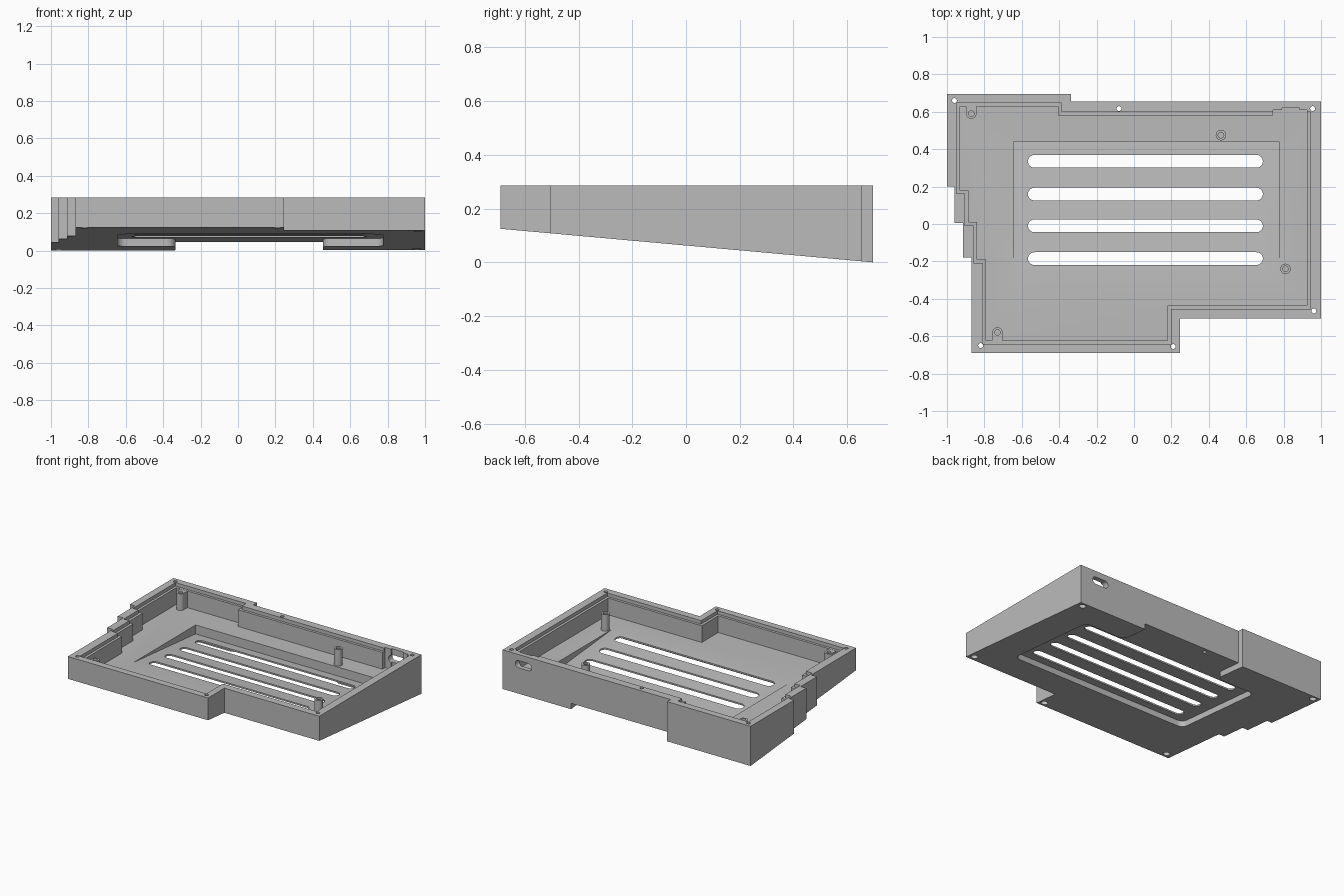
import bpy, bmesh
from math import pi, cos, sin, atan2, radians
from mathutils import Vector, Matrix

if "Cube" in bpy.data.objects:
    bpy.data.objects.remove(bpy.data.objects["Cube"])

grey = bpy.data.materials.new("plain grey")
grey.use_nodes = True
grey.diffuse_color = (0.5, 0.5, 0.5, 1)
grey.node_tree.nodes["Principled BSDF"].inputs["Base Color"].default_value = (0.5, 0.5, 0.5, 1)

TOP, LEDGE, FLOOR = 0.285, 0.26, 0.14


def underside(offset=0.0):
    """Height of the tilted underside, raised by an offset."""
    return lambda y: 0.0625 - 0.09 * y + offset


def prism(name, points, low, high):
    """Upright prism; low and high are heights or functions of y."""
    level = lambda h, y: h(y) if callable(h) else h
    bm = bmesh.new()
    base = [bm.verts.new((x, y, level(low, y))) for x, y in points]
    cap = [bm.verts.new((x, y, level(high, y))) for x, y in points]
    bm.faces.new(base)
    bm.faces.new(cap)
    for i in range(len(base)):
        j = (i + 1) % len(base)
        bm.faces.new((base[i], base[j], cap[j], cap[i]))
    bmesh.ops.recalc_face_normals(bm, faces=bm.faces)
    mesh = bpy.data.meshes.new(name)
    bm.to_mesh(mesh)
    bm.free()
    mesh.materials.append(grey)
    obj = bpy.data.objects.new(name, mesh)
    bpy.context.collection.objects.link(obj)
    return obj


def rect(x0, x1, y0, y1):
    return [(x0, y0), (x1, y0), (x1, y1), (x0, y1)]


def stadium(a, b, r, steps=12):
    """Rounded slot outline from a to b; a circle when they coincide."""
    turn = atan2(b[1] - a[1], b[0] - a[0])
    pts = []
    for centre, start in ((b, turn - pi / 2), (a, turn + pi / 2)):
        last = steps if a == b else steps + 1
        for k in range(last):
            t = start + pi * k / steps
            pts.append((centre[0] + r * cos(t), centre[1] + r * sin(t)))
    return pts


def grow(points, d):
    """Offset a clockwise right-angled outline outwards."""
    pts, out = [Vector(p) for p in points], []
    for i, p in enumerate(pts):
        e0 = (p - pts[i - 1]).normalized()
        e1 = (pts[(i + 1) % len(pts)] - p).normalized()
        out.append(p + d * Vector((-e0.y - e1.y, e0.x + e1.x)))
    return out


def rounded(points, r, steps=6):
    """Round every right-angled corner of an outline."""
    pts, out = [Vector(p) for p in points], []
    for i, p in enumerate(pts):
        a = (pts[i - 1] - p).normalized() * r
        b = (pts[(i + 1) % len(pts)] - p).normalized() * r
        for k in range(steps + 1):
            t = pi / 2 * k / steps
            out.append(p + a * (1 - sin(t)) + b * (1 - cos(t)))
    return out


def carve(obj, cutters):
    """Subtract the cutters one after another and discard them."""
    for c in cutters:
        c.hide_render = True
        mod = obj.modifiers.new("cut", 'BOOLEAN')
        mod.operation, mod.solver, mod.object = 'DIFFERENCE', 'EXACT', c
    graph = bpy.context.evaluated_depsgraph_get()
    mesh = bpy.data.meshes.new_from_object(obj.evaluated_get(graph))
    obj.modifiers.clear()
    obj.data = mesh
    for c in cutters:
        bpy.data.objects.remove(c)


def smooth(obj):
    bpy.ops.object.select_all(action='DESELECT')
    obj.select_set(True)
    bpy.context.view_layer.objects.active = obj
    bpy.ops.object.shade_smooth_by_angle(angle=radians(30))


# Case block with stepped outline and tilted underside
outline = [(-1, .695), (-.337, .695), (-.337, .655), (1, .655), (1, -.505),
           (.245, -.505), (.245, -.69), (-.87, -.69), (-.87, -.18),
           (-.915, -.18), (-.915, .005), (-.96, .005), (-.96, .2), (-1, .2)]
case = prism("case", outline, underside(), TOP)

# Inner cavity and the ledge around its rim
inner = [(-.93, .628), (-.406, .628), (-.406, .58), (.925, .58), (.925, -.436),
         (.18, -.436), (.18, -.623), (-.79, -.623), (-.79, -.19),
         (-.84, -.19), (-.84, .01), (-.885, .01), (-.885, .18), (-.93, .18)]
cuts = [prism("cavity_cutter", inner, FLOOR, 0.4),
        prism("ledge_cutter", grow(inner, 0.018), LEDGE, 0.4)]

# Thinned back wall with the port opening
cuts.append(prism("port_notch_cutter", rect(.743, .925, .5, .61), FLOOR, 0.4))
cuts.append(prism("port_seat_cutter", rect(.79, .885, .5, .62), FLOOR, 0.4))
port = prism("port_cutter", stadium((.795, .215), (.873, .215), .026), -0.75, -0.55)
port.data.transform(Matrix.Rotation(pi / 2, 4, 'X'))
cuts.append(port)

# Recess in the floor, following the tilt
cuts.append(prism("recess_cutter", rect(-.645, .775, -.28, .44), underside(.053), 0.2))

# Pocket below, open through the back edge
pocket = [(-.645, -.28), (.775, -.28), (.775, .44), (.455, .44),
          (.455, .8), (-.335, .8), (-.335, .44), (-.645, .44)]
cuts.append(prism("pocket_cutter", rounded(pocket, .045), -0.2, underside(.042)))

# Four vent slots
for y in (.335, .16, -.01, -.185):
    cuts.append(prism("vent_cutter", stadium((-.533, y), (.655, y), .034), -0.2, 0.2))

# Screw holes with wider seats underneath
for p in ((-.96, .66), (-.08, .617), (.955, .617), (.962, -.465), (.21, -.655), (-.82, -.65)):
    cuts.append(prism("screw_cutter", stadium(p, p, .013), -0.2, 0.4))
    cuts.append(prism("screw_seat_cutter", stadium(p, p, .023), -0.2, underside(.04)))
carve(case, cuts)
smooth(case)

# Hollow mounting posts; two of them merge into the wall
posts = {"back_right_post": ((-.87, .59), (-.87, .64)),
         "back_left_post": ((.465, .475), (.465, .475)),
         "front_left_post": ((.81, -.24), (.81, -.24)),
         "front_right_post": ((-.73, -.58), (-.73, -.63))}
for name, (a, b) in posts.items():
    post = prism(name, stadium(a, b, .028), FLOOR - 0.01, LEDGE - 0.001)
    carve(post, [prism("post_hole_cutter", stadium(a, a, .015), 0.17, 0.4)])
    smooth(post)
